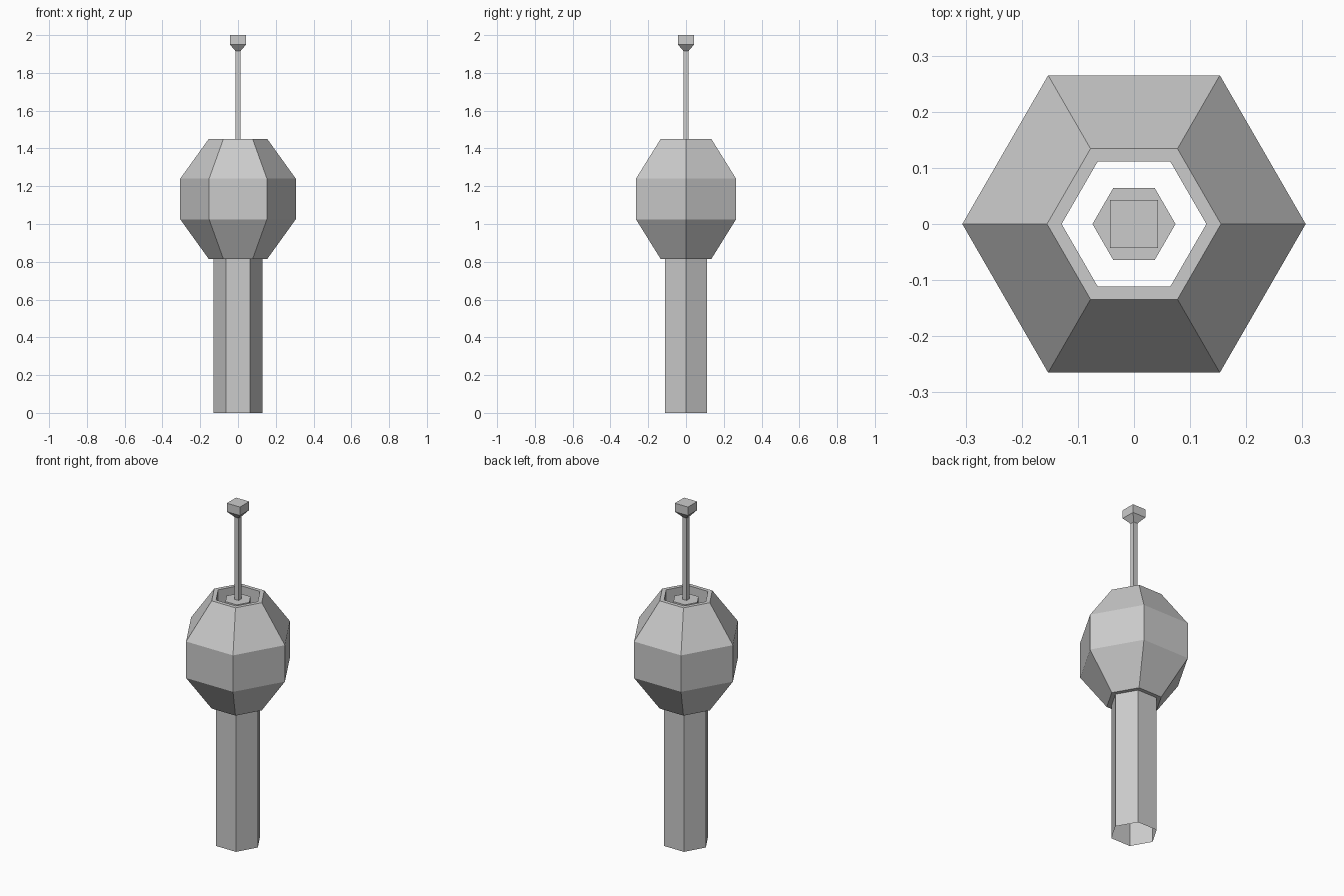
import bpy, bmesh
from math import cos, sin, tau

cube = bpy.data.objects.get("Cube")
if cube:
    bpy.data.objects.remove(cube)

grey = bpy.data.materials.new("light_grey")
grey.use_nodes = True
colour = (0.6, 0.6, 0.6, 1)
grey.diffuse_color = colour
grey.node_tree.nodes["Principled BSDF"].inputs["Base Color"].default_value = colour


def prism(name, profile, sides=6, turn=0.0, loop=False, bottom=False, top=False):
    """Sweep a (radius, height) profile around z with flat sides."""
    bm = bmesh.new()
    rings = [[bm.verts.new((r * cos(turn + tau * i / sides),
                            r * sin(turn + tau * i / sides), z))
              for i in range(sides)] for r, z in profile]
    pairs = list(zip(rings, rings[1:]))
    if loop:
        pairs.append((rings[-1], rings[0]))
    for low, high in pairs:
        for i in range(sides):
            j = (i + 1) % sides
            bm.faces.new((low[i], low[j], high[j], high[i]))
    if bottom:
        bm.faces.new(rings[0][::-1])
    if top:
        bm.faces.new(rings[-1])
    mesh = bpy.data.meshes.new(name)
    bm.to_mesh(mesh)
    bm.free()
    mesh.materials.append(grey)
    obj = bpy.data.objects.new(name, mesh)
    bpy.context.collection.objects.link(obj)
    return obj


TUBE = 0.129
SQUARE = 2 ** 0.5   # half width to corner radius
LOW, HIGH = 0.815, 1.45

# Hollow column, open at the foot
prism("column", [(TUBE, 0), (TUBE, LOW)])

# Faceted pod with a rim and an open shaft through it
prism("pod", [(TUBE, LOW), (0.155, LOW), (0.306, 1.025), (0.306, 1.24),
              (0.155, HIGH), (TUBE, HIGH)], loop=True)

# Mast base inside the shaft
prism("mast_base", [(0.074, 1.0), (0.074, 1.43)], bottom=True, top=True)

# Square mast and its flared head
prism("mast", [(0.013 * SQUARE, 1.43), (0.013 * SQUARE, 1.92)],
      sides=4, turn=tau / 8)
prism("mast_head", [(0.013 * SQUARE, 1.915), (0.043 * SQUARE, 1.95),
                    (0.043 * SQUARE, 2.0)],
      sides=4, turn=tau / 8, bottom=True, top=True)
